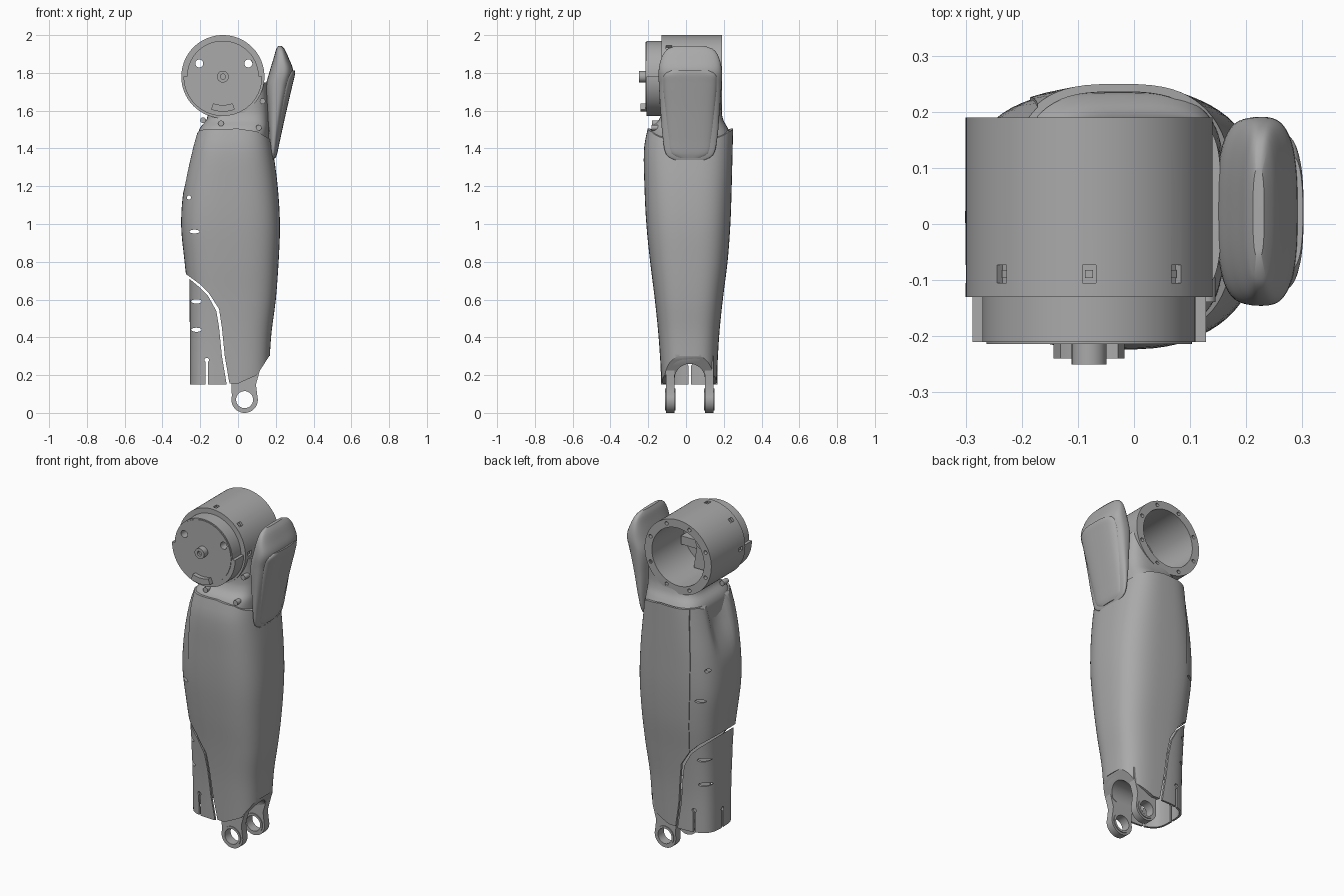
import bpy, bmesh
from math import sin, cos, pi, radians, copysign, exp

if "Cube" in bpy.data.objects:
    bpy.data.objects.remove(bpy.data.objects["Cube"])

grey = bpy.data.materials.new("plain grey")
grey.use_nodes = True
grey.diffuse_color = (0.4, 0.4, 0.4, 1)
grey.node_tree.nodes["Principled BSDF"].inputs["Base Color"].default_value = (0.4, 0.4, 0.4, 1)


def make(name, verts, faces):
    mesh = bpy.data.meshes.new(name)
    mesh.from_pydata(verts, [], faces)
    bm = bmesh.new()
    bm.from_mesh(mesh)
    bmesh.ops.recalc_face_normals(bm, faces=bm.faces)
    bm.to_mesh(mesh)
    bm.free()
    mesh.materials.append(grey)
    obj = bpy.data.objects.new(name, mesh)
    bpy.context.collection.objects.link(obj)
    return obj


def prism(name, pts, lo, hi, axis="y"):
    """Extrude an outline; points are (x, z) along y or (y, z) along x."""
    k = len(pts)
    place = (lambda u, v, w: (u, w, v)) if axis == "y" else (lambda u, v, w: (w, u, v))
    verts = [place(u, v, w) for w in (lo, hi) for u, v in pts]
    faces = [(i, (i + 1) % k, k + (i + 1) % k, k + i) for i in range(k)]
    return make(name, verts, faces + [tuple(range(k)), tuple(range(k, 2 * k))])


def arc(u, v, r, a0=0, a1=360, steps=48, ry=None):
    closed = a1 - a0 == 360
    angles = [radians(a0 + (a1 - a0) * i / (steps if closed else steps - 1)) for i in range(steps)]
    return [(u + r * cos(a), v + (ry or r) * sin(a)) for a in angles]


def slot(u, half, top):
    """Open-bottomed slit ending in a small round hole."""
    return [(u - half, 0.1), (u + half, 0.1)] + arc(u, top, half * 2, -60, 240, 16)


def loft(name, rows, n=3.0, wall=0, inset=0, steps=40, seg=72, tweak=None):
    """Loft superellipse rings; each row is z, x min, x max, y min, y max."""
    def slope(i, c):
        a, b = rows[max(i - 1, 0)], rows[min(i + 1, len(rows) - 1)]
        return (b[c] - a[c]) / (b[0] - a[0])

    def sample(z):
        i = max(j for j in range(len(rows) - 1) if rows[j][0] <= z or j == 0)
        h = rows[i + 1][0] - rows[i][0]
        t = (z - rows[i][0]) / h
        return [(2*t**3 - 3*t*t + 1) * rows[i][c] + (t**3 - 2*t*t + t) * h * slope(i, c)
                + (3*t*t - 2*t**3) * rows[i + 1][c] + (t**3 - t*t) * h * slope(i + 1, c)
                for c in range(1, 5)]

    def ring(z, shrink):
        x0, x1, y0, y1 = sample(z)
        out = []
        for s in range(seg):
            c, d = cos(2 * pi * s / seg), sin(2 * pi * s / seg)
            x = (x0 + x1) / 2 + ((x1 - x0) / 2 - shrink) * copysign(abs(c) ** (2 / n), c)
            y = (y0 + y1) / 2 + ((y1 - y0) / 2 - shrink) * copysign(abs(d) ** (2 / n), d)
            out.append(tweak(x, y, z) if tweak else (x, y, z))
        return out

    zs = [rows[0][0] + (rows[-1][0] - rows[0][0]) * i / steps for i in range(steps + 1)]
    rings = [ring(z, inset) for z in zs]
    if wall:
        rings += [ring(z, inset + wall) for z in reversed(zs)]
    m = len(rings)
    faces = [(i * seg + s, i * seg + (s + 1) % seg,
              (i + 1) % m * seg + (s + 1) % seg, (i + 1) % m * seg + s)
             for i in range(m if wall else m - 1) for s in range(seg)]
    if not wall:
        faces += [tuple(range(seg)), tuple(range((m - 1) * seg, m * seg))]
    return make(name, [v for r in rings for v in r], faces)


def boolean(obj, cutter, mode="DIFFERENCE"):
    mod = obj.modifiers.new("cut", "BOOLEAN")
    mod.operation, mod.object, mod.solver = mode, cutter, "EXACT"
    bpy.context.view_layer.objects.active = obj
    bpy.ops.object.modifier_apply(modifier=mod.name)
    bpy.data.objects.remove(cutter)


def cut(obj, pts, lo=-0.5, hi=0.5, axis="y"):
    boolean(obj, prism("cutter", pts, lo, hi, axis))


def keep(obj, pts):
    boolean(obj, prism("cutter", pts, -0.5, 0.5), "INTERSECT")


# Leg shell shape and the lines that divide it
leg = [(0.1, -0.255, 0.16, -0.125, 0.16), (0.4, -0.255, 0.175, -0.145, 0.175),
       (0.6, -0.265, 0.2, -0.165, 0.195), (0.8, -0.287, 0.215, -0.19, 0.22),
       (1.0, -0.305, 0.222, -0.21, 0.235), (1.2, -0.29, 0.21, -0.22, 0.242),
       (1.4, -0.25, 0.184, -0.222, 0.247), (1.52, -0.218, 0.165, -0.2, 0.25)]
seam = [(-0.172, 1.5), (-0.185, 1.2), (-0.18, 1.0), (-0.165, 0.8), (-0.155, 0.635)]
cuff_edge = [(-0.1, 0.55), (-0.085, 0.45), (-0.07, 0.3), (-0.045, 0.155)]
heel = [(0.0, 0.155), (0.1, 0.2), (0.165, 0.3)]
arch = [(-0.06, 0.05), (0.1, 0.05)] + arc(0.02, 0.18, 0.08, 0, 180, 24)

shin = loft("shin_shell", leg, wall=0.014)
keep(shin, seam + cuff_edge + heel + [(0.3, 0.31), (0.3, 1.335), (0.187, 1.34), (0.168, 1.45),
                                      (0.1, 1.49), (0.0, 1.505)])
cut(shin, arch, 0, 0.5, "x")

# Solid sloped heel that closes the shin above the fork
block = loft("ankle_block", leg, inset=0.002)
keep(block, [(-0.043, 0.157)] + heel + [(0.168, 0.315), (0.0, 0.315), (-0.03, 0.2)])
cut(block, arch, -0.5, 0.5, "x")


# Rear side panel with a scooped hollow near its top
def scoop(x, y, z):
    if x < -0.1 and z > 1.15:
        t = min((z - 1.15) / 0.25, 1)
        x += 0.04 * t * t * (3 - 2 * t) * exp(-((y - 0.02) / 0.08) ** 4)
    return x, y, z


panel = loft("side_panel", leg, wall=0.014, inset=0.004, tweak=scoop)
keep(panel, [(-0.4, 1.44), (-0.235, 1.465), (-0.2, 1.498)] + seam
     + [(-0.2, 0.68), (-0.285, 0.742), (-0.4, 0.76)])
cut(panel, arc(-0.26, 1.14, 0.011, steps=16))
cut(panel, arc(-0.23, 0.96, 0.027, steps=20, ry=0.01))

# Ankle cuff with slits
cuff = loft("ankle_cuff", [(0.1, -0.255, 0.16, -0.13, 0.166), (0.4, -0.255, 0.175, -0.142, 0.172),
                           (0.8, -0.258, 0.2, -0.18, 0.21)], n=3.4, wall=0.012)
keep(cuff, [(-0.4, 0.15), (-0.06, 0.15), (-0.085, 0.3), (-0.1, 0.45), (-0.115, 0.54),
            (-0.16, 0.622), (-0.2, 0.662), (-0.27, 0.72), (-0.4, 0.74)])
for z in (0.59, 0.44):
    cut(cuff, arc(-0.22, z, 0.028, steps=20, ry=0.011))
cut(cuff, slot(-0.165, 0.006, 0.28))
cut(cuff, slot(0.02, 0.006, 0.26), -0.5, -0.15, "x")

# Fork lugs with bearing rims
for side, y0, y1 in (("front", -0.105, -0.06), ("back", 0.1, 0.145)):
    lug = prism(side + "_fork_lug", arc(0.035, 0.07, 0.07, 165, 375, 40)
                + [(0.095, 0.15), (0.12, 0.24), (0.12, 0.3), (-0.02, 0.3), (-0.035, 0.16)], y0, y1)
    rim = prism(side + "_bearing_rim", arc(0.035, 0.07, 0.058), y0 - 0.005, y1 + 0.005)
    for part in (lug, rim):
        cut(part, arc(0.035, 0.07, 0.045))

# Neck that joins the shin to the drum
CX, CZ = -0.08, 1.78
neck = loft("neck", [(1.3, -0.2, 0.165, -0.18, 0.21), (1.47, -0.212, 0.162, -0.193, 0.235),
                     (1.51, -0.2, 0.162, -0.18, 0.22), (1.55, -0.168, 0.162, -0.145, 0.198),
                     (1.6, -0.15, 0.162, -0.128, 0.188), (1.75, 0.0, 0.155, -0.125, 0.185)], n=3.6)
cut(neck, arc(CX, CZ, 0.2, steps=64))
for x, y, z in ((-0.185, -0.105, 1.55), (-0.09, -0.165, 1.533), (0.11, -0.168, 1.51),
                (0.13, -0.125, 1.65)):
    prism("neck_screw", arc(x, z, 0.015, steps=20), y - 0.014, y + 0.03)

# Hollow drum with rim bolt holes and side pockets
drum = prism("drum", arc(CX, CZ, 0.22, steps=96), -0.13, 0.19)
cut(drum, arc(CX, CZ, 0.172, steps=96))
for i in range(8):
    a = radians(45 * i + 22.5)
    cut(drum, arc(CX + 0.196 * cos(a), CZ + 0.196 * sin(a), 0.011, steps=16), 0.16, 0.3)
for a in (0, 45, 90, 135, 180):
    c, s = cos(radians(a)), sin(radians(a))
    box = [(CX + r * c - t * s, CZ + r * s + t * c)
           for r, t in ((0.206, -0.012), (0.25, -0.012), (0.25, 0.012), (0.206, 0.012))]
    cut(drum, box, -0.105, -0.073)
    head = [(CX + r * c - t * s, CZ + r * s + t * c)
            for r, t in ((0.2, -0.007), (0.213, -0.007), (0.213, 0.007), (0.2, 0.007))]
    prism("pocket_screw", head, -0.096, -0.082)

# Front cap: smaller upper half, larger lower half
cap = prism("front_cap", arc(CX, CZ, 0.19, 0, 180, 48) + arc(CX, CZ, 0.208, 180, 360, 48), -0.21, -0.11)
plate = prism("cap_face", arc(CX, CZ, 0.183, steps=72), -0.214, -0.2)
for part in (cap, plate):
    for x in (-0.205, 0.055):
        cut(part, arc(x, 1.85, 0.021, steps=28))
prism("cap_stop", arc(CX, CZ, 0.185, -110, -70, 12) + arc(CX, CZ, 0.15, -70, -110, 12), -0.24, -0.2)
hub = prism("hub", arc(CX, CZ, 0.031, steps=32), -0.25, -0.02)
cut(hub, arc(CX, CZ, 0.014, steps=20), -0.3, -0.235)
prism("inner_bar", [(-0.235, 1.72), (0.075, 1.72), (0.075, 1.77), (-0.235, 1.77)], -0.11, -0.06)
prism("inner_mount", [(-0.13, 1.62), (-0.03, 1.62), (-0.05, 1.75), (-0.11, 1.75)], -0.11, -0.03)

# Knee guard and its raised shield
loft("knee_guard", [(1.335, 0.18, 0.19, -0.05, 0.09), (1.36, 0.172, 0.198, -0.1, 0.14),
                    (1.45, 0.165, 0.215, -0.122, 0.165), (1.6, 0.155, 0.245, -0.135, 0.178),
                    (1.73, 0.148, 0.275, -0.143, 0.188), (1.81, 0.168, 0.292, -0.145, 0.19),
                    (1.88, 0.189, 0.268, -0.13, 0.175), (1.925, 0.202, 0.247, -0.1, 0.145),
                    (1.942, 0.212, 0.232, -0.06, 0.1)], n=2.8)
loft("knee_shield", [(1.35, 0.17, 0.199, -0.04, 0.08), (1.37, 0.165, 0.207, -0.08, 0.12),
                     (1.45, 0.16, 0.224, -0.098, 0.14), (1.6, 0.17, 0.257, -0.113, 0.155),
                     (1.75, 0.2, 0.292, -0.122, 0.165), (1.795, 0.22, 0.302, -0.115, 0.158),
                     (1.812, 0.235, 0.301, -0.085, 0.128)], n=2.8)

# Smooth shading that keeps hard edges
bpy.ops.object.select_all(action="DESELECT")
for obj in bpy.context.collection.objects:
    if obj.type == "MESH" and grey.name in obj.data.materials:
        obj.select_set(True)
        bpy.context.view_layer.objects.active = obj
bpy.ops.object.shade_smooth_by_angle(angle=radians(32))
